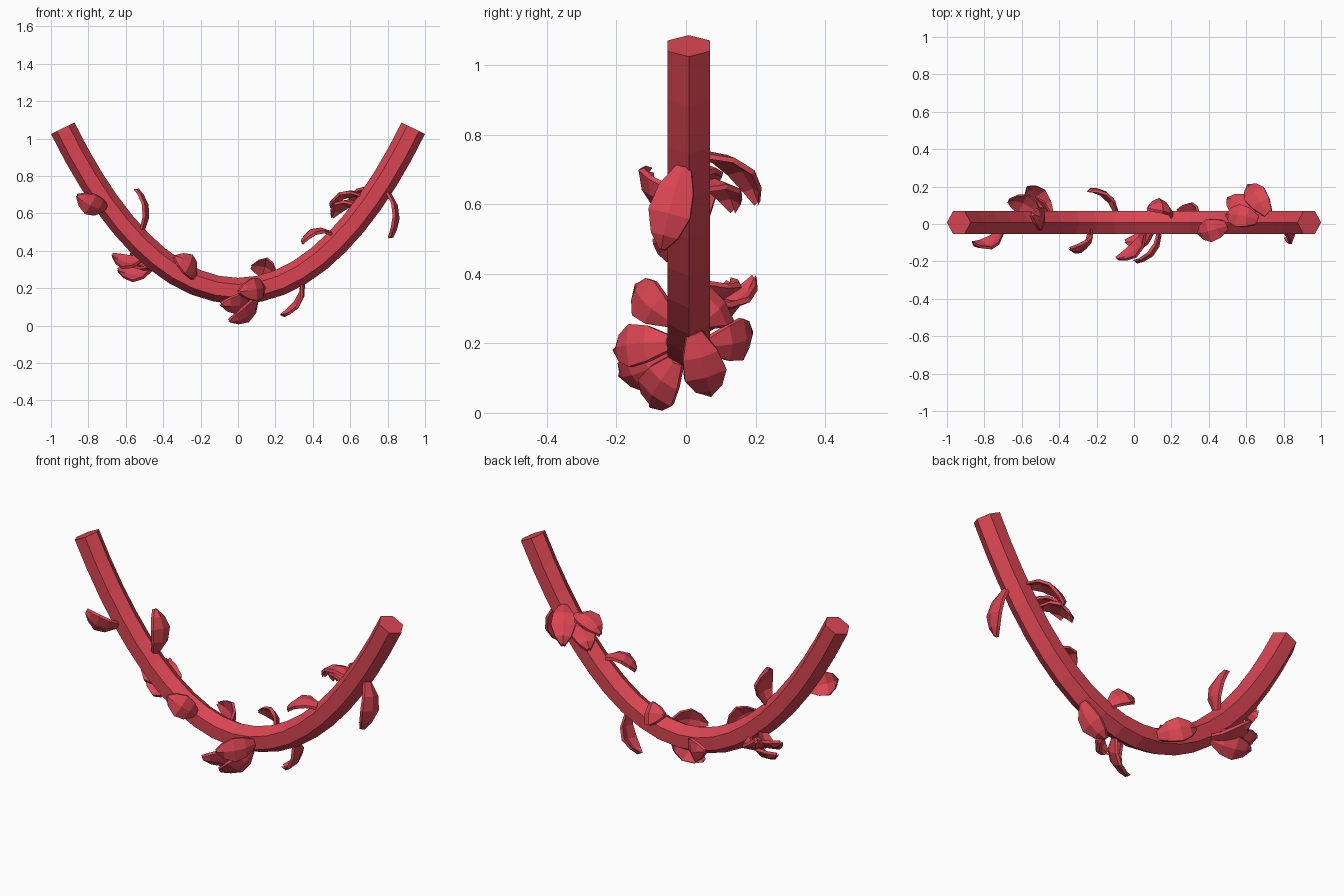
import bpy, bmesh, math
from mathutils import Vector

if "Cube" in bpy.data.objects:
    bpy.data.objects.remove(bpy.data.objects["Cube"])

red = bpy.data.materials.new("vine_red")
red.diffuse_color = (0.70, 0.06, 0.085, 1)
red.use_nodes = True
red.node_tree.nodes["Principled BSDF"].inputs["Base Color"].default_value = red.diffuse_color

HALF, DROP, LOW, A = 0.937, 0.87, 0.185, 0.61
CY, R, N = 0.008, 0.07, 20


def sag(x):
    para = (x / HALF) ** 2
    cat = (math.cosh(x / A) - 1) / (math.cosh(HALF / A) - 1)
    return LOW + DROP * (para + cat) / 2


def stem_frame(x, angle):
    """Centre of the stem at x, and outward direction (0 = top, 90 = front)."""
    slope = (sag(x + 1e-3) - sag(x - 1e-3)) / 2e-3
    up = Vector((-slope, 0, 1)).normalized()
    a = math.radians(angle)
    return Vector((x, CY, sag(x))), up * math.cos(a) + Vector((0, -math.sin(a), 0))


def loft(name, rings, caps):
    """Skin six-point rings and close both ends with the given cap faces."""
    bm = bmesh.new()
    vs = [[bm.verts.new(p) for p in ring] for ring in rings]
    for r0, r1 in zip(vs, vs[1:]):
        for k in range(6):
            j = (k + 1) % 6
            bm.faces.new((r0[k], r0[j], r1[j], r1[k]))
    for ring in (vs[0], vs[-1]):
        for cap in caps:
            bm.faces.new([ring[i] for i in cap])
    bmesh.ops.recalc_face_normals(bm, faces=bm.faces)
    me = bpy.data.meshes.new(name)
    bm.to_mesh(me)
    bm.free()
    me.materials.append(red)
    bpy.context.collection.objects.link(bpy.data.objects.new(name, me))


# Hanging stem: six-sided tube along the sagging curve
rings = []
for i in range(N + 1):
    s = 2 * i / N - 1
    x = HALF * s * (1.25 - 0.25 * abs(s))      # shorter steps where steep
    ring = []
    for k in range(6):
        c, out = stem_frame(x, 60 * k)
        ring.append(c + out * R)
    rings.append(ring)
loft("vine_stem", rings, [range(6)])

# Leaf outline: position along the leaf, half width
OUTLINE = [(0, 0.022), (0.28, 0.052), (0.58, 0.062), (0.84, 0.04), (1, 0.008)]


def leaf(name, x, angle, tip):
    """Leaf rooted on the stem, arching outward and curling to its tip."""
    c, out = stem_frame(x, angle)
    base = c + out * 0.06
    axis = Vector(tip) - base
    w = axis.cross(out).normalized()
    n = w.cross(axis).normalized()
    rings = []
    for t, hw in OUTLINE:
        mid = base + axis * t + n * 0.16 * t * (1 - t)
        top = [mid + w * hw * u - n * 0.012 * abs(u) for u in (-1, 0, 1)]
        rings.append([p + n * 0.01 for p in top] + [p - n * 0.006 for p in reversed(top)])
    loft(name, rings, [(0, 1, 4, 5), (1, 2, 3, 4)])


# Leaves by group: stem position, angle around the stem, tip point
groups = {
    "left_leaf": [
        (-0.69, 110, (-0.86, -0.11, 0.69)),
        (-0.55, 0, (-0.54, 0.05, 0.73)),
        (-0.24, 60, (-0.335, -0.14, 0.37)),
    ],
    "left_back_leaf": [
        (-0.47, 220, (-0.67, 0.13, 0.37)),
        (-0.42, 220, (-0.64, 0.12, 0.29)),
        (-0.42, 220, (-0.57, 0.20, 0.38)),
        (-0.09, 270, (-0.24, 0.185, 0.235)),
    ],
    "bottom_leaf": [
        (0.14, 90, (0.01, -0.205, 0.18)),
        (0.06, 120, (-0.085, -0.19, 0.11)),
        (0.10, 140, (-0.04, -0.10, 0.02)),
    ],
    "right_leaf": [
        (0.22, 310, (0.075, 0.09, 0.32)),
        (0.32, 195, (0.24, 0.07, 0.05)),
        (0.54, 15, (0.34, -0.05, 0.45)),
        (0.76, 165, (0.82, -0.07, 0.47)),
    ],
    "right_back_leaf": [
        (0.71, 345, (0.49, 0.05, 0.645)),
        (0.68, 325, (0.50, 0.14, 0.59)),
        (0.75, 310, (0.61, 0.21, 0.61)),
    ],
}
for name, specs in groups.items():
    for i, (x, angle, tip) in enumerate(specs):
        leaf(f"{name}_{i + 1}", x, angle, tip)
